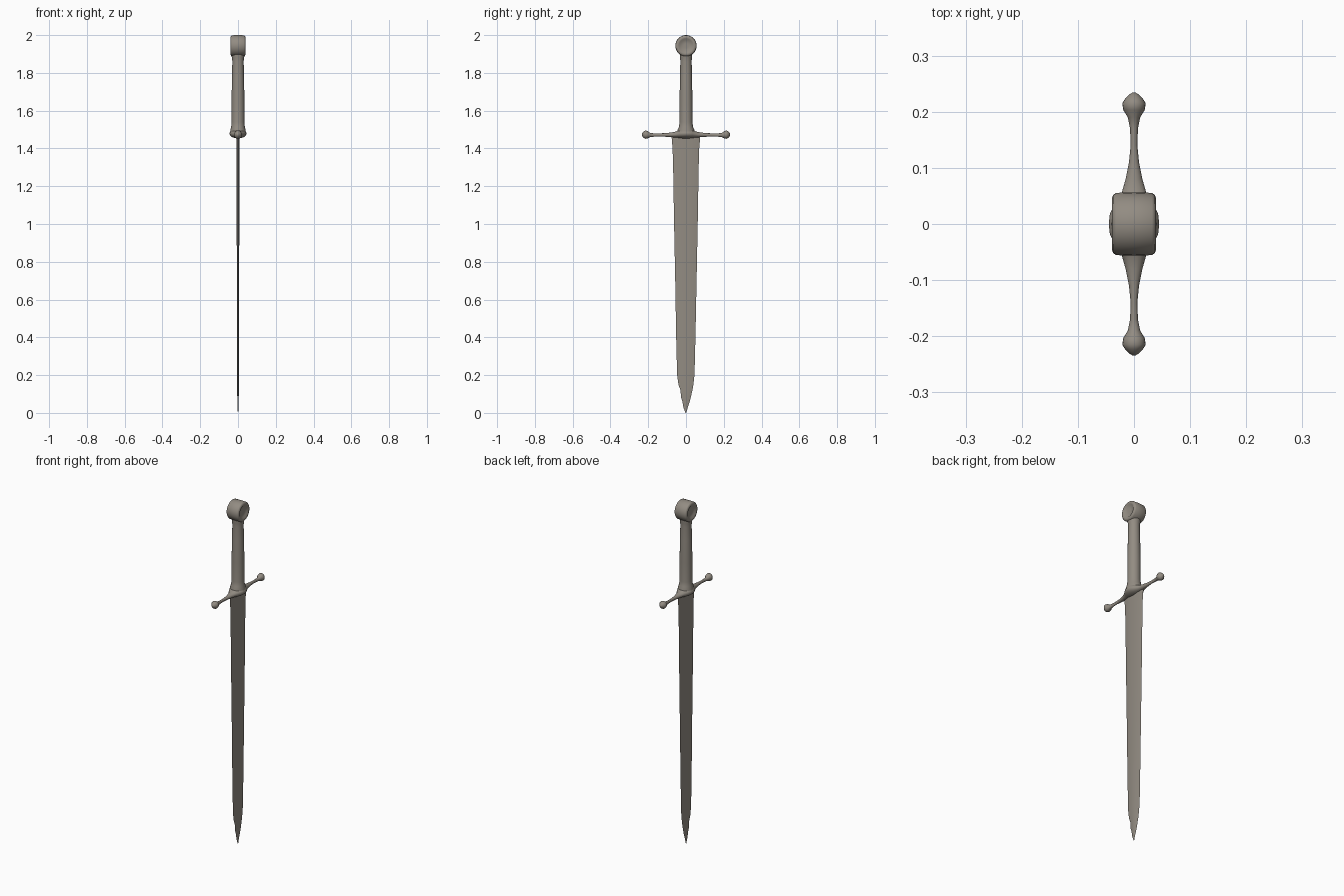
import bpy, bmesh, math

metal = bpy.data.materials.new("aged_grey_metal")
metal.diffuse_color = (0.29, 0.262, 0.225, 1)


def loft(name, rings, angle=35):
    """Skin a list of equal-length point rings and cap both ends."""
    bm = bmesh.new()
    loops = [[bm.verts.new(p) for p in ring] for ring in rings]
    n = len(loops[0])
    for a, b in zip(loops, loops[1:]):
        for i in range(n):
            j = (i + 1) % n
            bm.faces.new((a[i], a[j], b[j], b[i]))
    bm.faces.new(loops[0][::-1])
    bm.faces.new(loops[-1])
    bmesh.ops.recalc_face_normals(bm, faces=bm.faces)
    me = bpy.data.meshes.new(name)
    bm.to_mesh(me)
    bm.free()
    me.materials.append(metal)
    ob = bpy.data.objects.new(name, me)
    bpy.context.collection.objects.link(ob)
    bpy.ops.object.select_all(action='DESELECT')
    ob.select_set(True)
    bpy.context.view_layer.objects.active = ob
    bpy.ops.object.shade_smooth_by_angle(angle=math.radians(angle))
    return ob


def circle(n):
    return [(math.cos(2 * math.pi * i / n), math.sin(2 * math.pi * i / n)) for i in range(n)]


# Blade: z, left edge y, right edge y, half thickness; worn chip near the tip
blade = [(0.0, -0.003, 0.001, 0.001), (0.03, -0.014, 0.010, 0.002),
         (0.06, -0.019, 0.020, 0.003), (0.08, -0.026, 0.025, 0.0035),
         (0.12, -0.029, 0.034, 0.004), (0.15, -0.040, 0.039, 0.004),
         (0.20, -0.047, 0.045, 0.0045), (0.40, -0.052, 0.050, 0.005),
         (0.70, -0.057, 0.056, 0.006), (1.00, -0.063, 0.062, 0.007),
         (1.30, -0.068, 0.067, 0.008), (1.40, -0.071, 0.070, 0.008),
         (1.47, -0.077, 0.076, 0.008)]
rings = []
for z, y0, y1, t in blade:
    c = (y0 + y1) / 2 * 0.5
    fuller = 0.75 if z > 0.4 else 1.1
    rings.append([(0, y0, z), (t, c + (y0 - c) * 0.4, z), (t * fuller, c, z),
                  (t, c + (y1 - c) * 0.4, z), (0, y1, z),
                  (-t, c + (y1 - c) * 0.4, z), (-t * fuller, c, z),
                  (-t, c + (y0 - c) * 0.4, z)])
loft("blade", rings)

# Crossguard: y, half width in x, bottom z, top z; mirrored along y
half = [(0.0, 0.045, 1.453, 1.505), (0.018, 0.043, 1.453, 1.504),
        (0.035, 0.035, 1.455, 1.499), (0.055, 0.022, 1.458, 1.489),
        (0.08, 0.015, 1.460, 1.484), (0.11, 0.009, 1.462, 1.481),
        (0.14, 0.006, 1.463, 1.480), (0.17, 0.007, 1.462, 1.480),
        (0.19, 0.011, 1.460, 1.482), (0.203, 0.019, 1.453, 1.492),
        (0.215, 0.021, 1.451, 1.495), (0.223, 0.016, 1.455, 1.490),
        (0.231, 0.008, 1.464, 1.482), (0.234, 0.003, 1.470, 1.476)]
stations = [(-y, w, a, b) for y, w, a, b in half[:0:-1]] + half
loft("crossguard", [[(w * c, y, (a + b) / 2 + (b - a) / 2 * s) for c, s in circle(20)]
                    for y, w, a, b in stations], 60)

# Grip: z, half width in x, half width in y
grip = [(1.47, 0.042, 0.046), (1.50, 0.040, 0.044), (1.515, 0.036, 0.037),
        (1.54, 0.034, 0.034), (1.65, 0.034, 0.034), (1.78, 0.032, 0.032),
        (1.86, 0.030, 0.030), (1.88, 0.032, 0.031), (1.895, 0.035, 0.033),
        (1.91, 0.035, 0.033)]
loft("grip", [[(rx * c, ry * s, z) for c, s in circle(24)] for z, rx, ry in grip], 60)

# Pommel: thick wheel around the x axis with dished faces
rim = [(0.031, 0.012), (0.032, 0.030), (0.038, 0.038), (0.0395, 0.045),
       (0.037, 0.052), (0.032, 0.0555)]
wheel = [(-x, r) for x, r in rim] + [(0, 0.0565)] + rim[::-1]
loft("pommel", [[(x, r * c, 1.9435 + r * s) for c, s in circle(32)] for x, r in wheel], 40)
